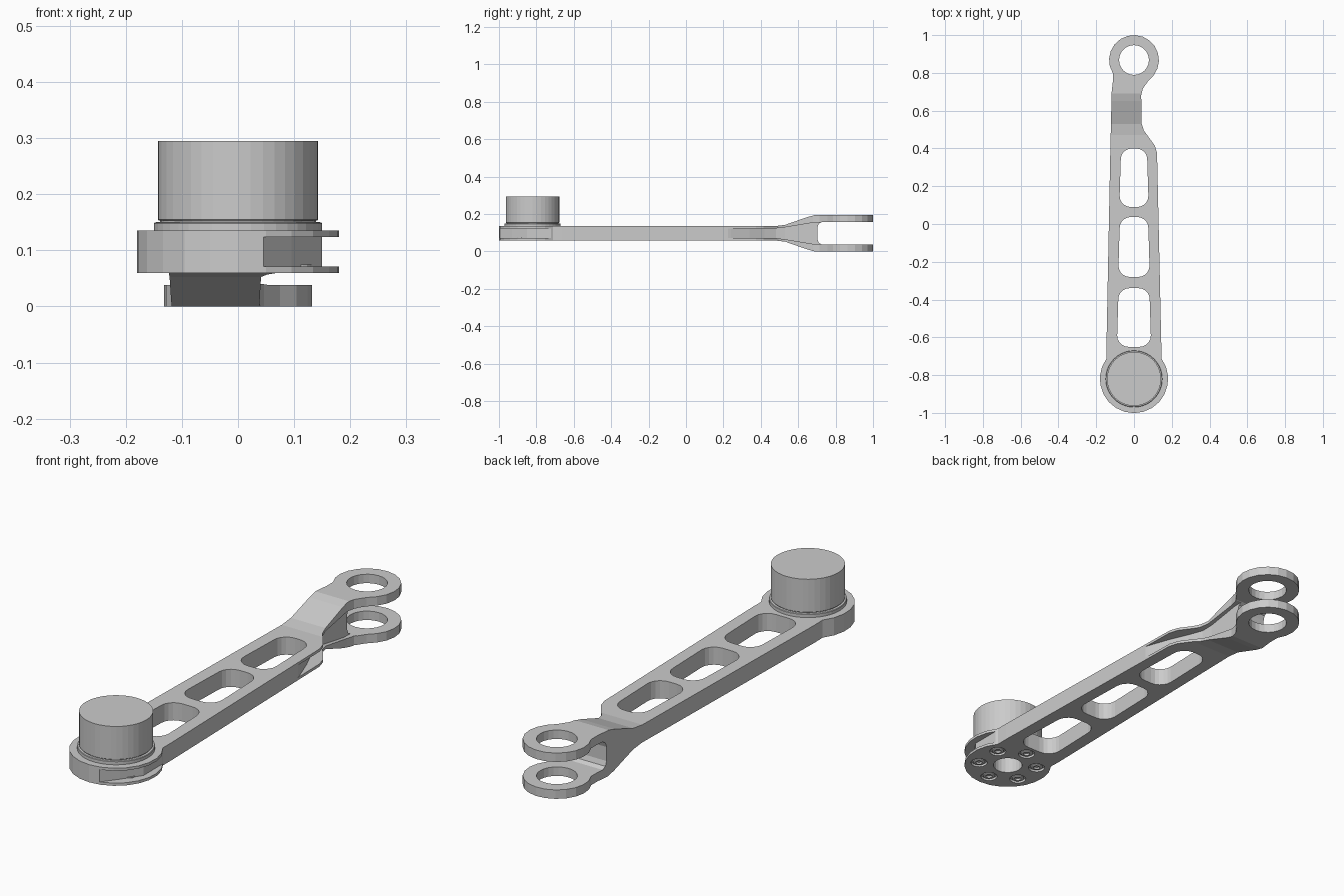
import bpy, bmesh
from math import sin, cos, radians, pi

if "Cube" in bpy.data.objects:
    bpy.data.objects.remove(bpy.data.objects["Cube"])

HUB_Y, EYE_Y, MID_Z = -0.82, 0.868, 0.0975


def make(name, verts, faces):
    bm = bmesh.new()
    vs = [bm.verts.new(v) for v in verts]
    for f in faces:
        bm.faces.new([vs[i] for i in f])
    bmesh.ops.recalc_face_normals(bm, faces=bm.faces)
    me = bpy.data.meshes.new(name)
    bm.to_mesh(me)
    bm.free()
    ob = bpy.data.objects.new(name, me)
    bpy.context.collection.objects.link(ob)
    return ob


def loft(name, sections):
    """Skin equal-length closed sections and cap both ends."""
    n, m = len(sections[0]), len(sections)
    verts = [p for s in sections for p in s]
    faces = [list(range(n)), list(range((m - 1) * n, m * n))]
    for k in range(m - 1):
        for i in range(n):
            j = (i + 1) % n
            faces.append([k * n + i, k * n + j, k * n + n + j, k * n + n + i])
    return make(name, verts, faces)


def prism_z(name, pts, z0, z1):
    return loft(name, [[(x, y, z) for x, y in pts] for z in (z0, z1)])


def arc(cx, cy, r, a0, a1, n):
    return [(cx + r * cos(radians(a0 + (a1 - a0) * i / n)),
             cy + r * sin(radians(a0 + (a1 - a0) * i / n))) for i in range(n + 1)]


def circle(cx, cy, r, n):
    return arc(cx, cy, r, 0, 360, n)[:-1]


def lathe(name, profile, cx, cy, n):
    return loft(name, [[(x, y, z) for x, y in circle(cx, cy, r, n)] for r, z in profile])


def boolean(ob, cutter, op='DIFFERENCE'):
    mod = ob.modifiers.new(op, 'BOOLEAN')
    mod.operation, mod.object, mod.solver = op, cutter, 'EXACT'
    bpy.context.view_layer.objects.active = ob
    bpy.ops.object.modifier_apply(modifier=mod.name)
    bpy.data.objects.remove(cutter)


# arm: plan outline
outline = arc(0, HUB_Y, 0.181, 143, 397, 16)
outline += [(.145, -.66), (.122, .375), (.11, .415), (.052, .495), (.041, .53),
            (.038, .68), (.046, .715), (.075, .757)]
outline += arc(0, EYE_Y, 0.132, -38, 212, 14)
outline += [(-.112, .755), (-.118, .70), (-.125, .4), (-.146, -.66)]
arm = prism_z("fork_arm", outline, -0.1, 0.3)

# side profile with the forked end, mirrored about mid height
upper = [(-1.1, .0375), (.47, .0375), (.53, .045), (.65, .087), (.69, .0975), (1.1, .0975),
         (1.1, .0595), (.725, .0595), (.709, .05), (.702, .03)]
side = upper + [(y, -h) for y, h in reversed(upper)]
boolean(arm, loft("side_cut", [[(x, y, MID_Z + h) for y, h in side] for x in (-.4, .4)]),
        'INTERSECT')

# lightening slots: y0, y1, half widths at each end
for y0, y1, w0, w1 in [(.09, .40, .076, .070), (-.28, .037, .082, .076), (-.65, -.34, .089, .083)]:
    r = .058
    pts = (arc(w1 - r, y1 - r, r, 0, 90, 5) + arc(r - w1, y1 - r, r, 90, 180, 5)
           + arc(r - w0, y0 + r, r, 180, 270, 5) + arc(w0 - r, y0 + r, r, 270, 360, 5))
    boolean(arm, prism_z("slot_cut", pts, -.1, .4))

# cable grooves along the right edge: y, floor x, half height
hub_groove = [(-1.05, .005, .026), (-.995, .045, .026), (-.93, .095, .026),
              (-.85, .15, .026), (-.66, .15, .026)]
neck_groove = [(.19, .135, .026), (.24, .121, .026), (.34, .085, .026), (.42, .05, .026),
               (.48, .028, .026), (.53, .022, .032), (.68, .022, .057), (.74, .022, .0585)]
for groove in (hub_groove, neck_groove):
    boolean(arm, loft("groove_cut", [[(x, y, MID_Z - h), (.3, y, MID_Z - h),
                                      (.3, y, MID_Z + h), (x, y, MID_Z + h)] for y, x, h in groove]))

# fork eye bore and hub bore
boolean(arm, prism_z("eye_cut", circle(0, EYE_Y, .079, 24), -.1, .4))
boolean(arm, prism_z("hub_cut", circle(0, HUB_Y, .06, 24), -.1, .4))

# six counterbored screws under the hub
for i in range(6):
    a = radians(30) + i * pi / 3
    x, y = .122 * cos(a), HUB_Y + .122 * sin(a)
    boolean(arm, prism_z("bore_cut", circle(x, y, .034, 16), 0, .0705))
    lathe("screw", [(.025, .075), (.025, .063), (.021, .0605), (.013, .0605), (.011, .068)], x, y, 16)

# motor with its flange and shadow gap
lathe("motor", [(.15, .132), (.15, .148), (.148, .15), (.139, .1505), (.139, .153),
                (.141, .153), (.143, .155), (.143, .295)], 0, HUB_Y, 40)
